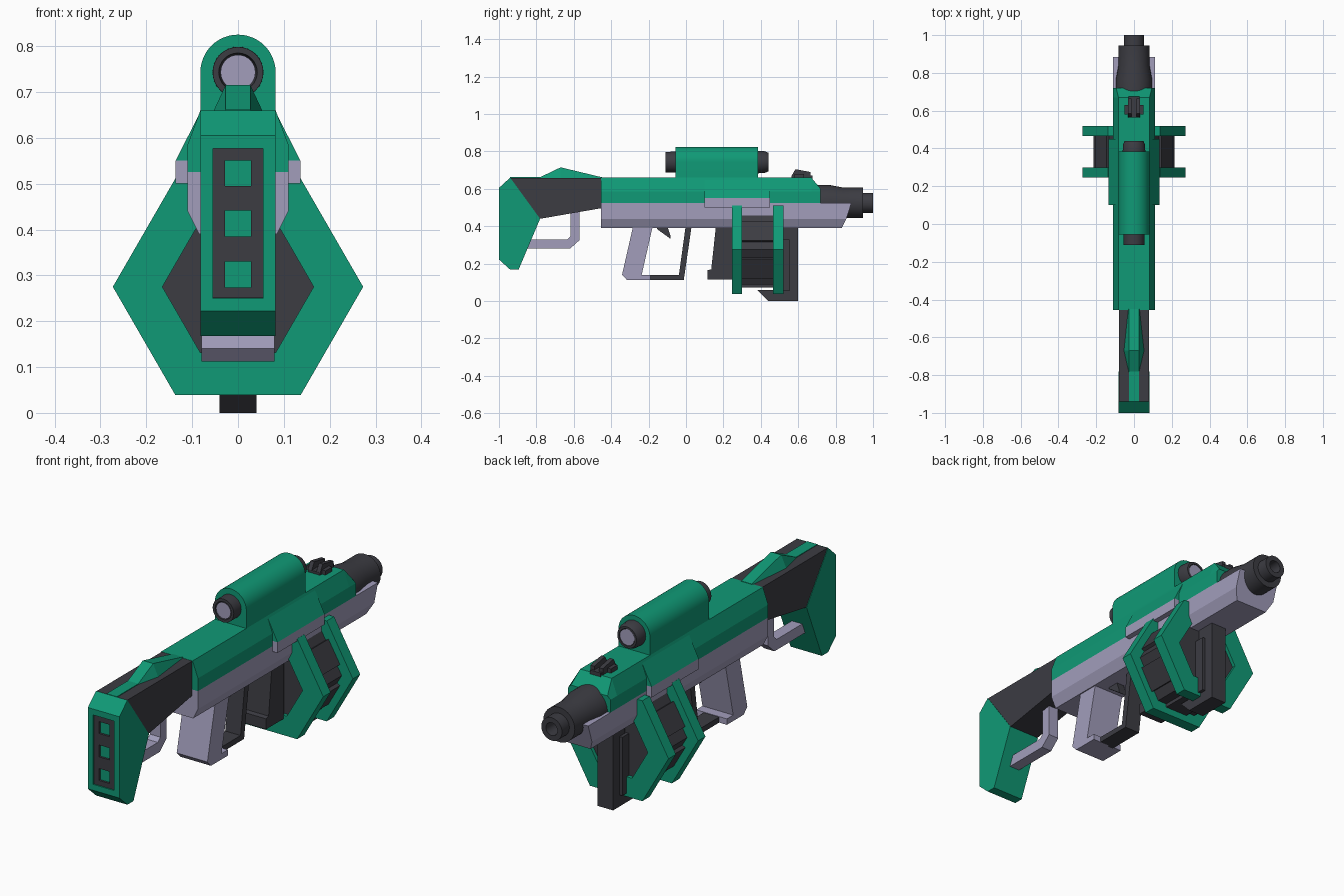
import bpy, bmesh
from math import cos, sin, pi

if "Cube" in bpy.data.objects:
    bpy.data.objects.remove(bpy.data.objects["Cube"])

def material(name, rgb):
    m = bpy.data.materials.new(name)
    m.diffuse_color = (*rgb, 1)
    m.use_nodes = True
    m.node_tree.nodes["Principled BSDF"].inputs["Base Color"].default_value = m.diffuse_color
    return m

GREEN = material("green", (0.005, 0.32, 0.18))
DARK = material("dark", (0.045, 0.045, 0.055))
PALE = material("pale", (0.36, 0.34, 0.50))

def finish(name, bm, mat, smooth=False):
    bmesh.ops.recalc_face_normals(bm, faces=bm.faces)
    me = bpy.data.meshes.new(name)
    bm.to_mesh(me)
    bm.free()
    ob = bpy.data.objects.new(name, me)
    bpy.context.collection.objects.link(ob)
    if mat:
        me.materials.append(mat)
    if smooth:
        bpy.ops.object.select_all(action='DESELECT')
        ob.select_set(True)
        bpy.context.view_layer.objects.active = ob
        bpy.ops.object.shade_smooth_by_angle(angle=0.6)
    return ob

def loft(name, rings, mat, smooth=False):
    """Skin a list of equal-length point rings and cap both ends."""
    bm = bmesh.new()
    vs = [[bm.verts.new(p) for p in r] for r in rings]
    n = len(vs[0])
    for a, b in zip(vs, vs[1:]):
        for i in range(n):
            bm.faces.new((a[i], a[(i + 1) % n], b[(i + 1) % n], b[i]))
    bm.faces.new(vs[0])
    bm.faces.new(vs[-1])
    return finish(name, bm, mat, smooth)

def side_profile(name, pts, half, mat):
    """Extrude a (y, z) outline across x."""
    return loft(name, [[(x, y, z) for y, z in pts] for x in (-half, half)], mat)

def section(pts, y):
    """Mirror the right half of an (x, z) section and place it at y."""
    return [(x, y, z) for x, z in pts] + [(-x, y, z) for x, z in reversed(pts)]

def box(name, x0, x1, y0, y1, z0, z1, mat):
    pts = [(x0, z0), (x1, z0), (x1, z1), (x0, z1)]
    return loft(name, [[(x, y, z) for x, z in pts] for y in (y0, y1)], mat)

def lathe(name, prof, zc, n, mat, closed=False):
    """Turn (y, radius) points round the y axis at height zc."""
    bm = bmesh.new()
    rings = [[bm.verts.new((r * cos(2 * pi * i / n), y, zc + r * sin(2 * pi * i / n)))
              for i in range(n)] for y, r in prof]
    pairs = list(zip(rings, rings[1:])) + ([(rings[-1], rings[0])] if closed else [])
    for a, b in pairs:
        for i in range(n):
            bm.faces.new((a[i], a[(i + 1) % n], b[(i + 1) % n], b[i]))
    if not closed:
        bm.faces.new(rings[0])
        bm.faces.new(rings[-1])
    return finish(name, bm, mat, n > 8)

def cut(ob, cutter):
    m = ob.modifiers.new("cut", 'BOOLEAN')
    m.operation, m.solver, m.object = 'DIFFERENCE', 'EXACT', cutter
    cutter.hide_render = True
    cutter.hide_viewport = True

# shoulder butt with recessed pad and three square pockets
butt = side_profile("butt", [(-1, .605), (-.94, .66), (-.78, .44), (-.895, .168),
                             (-.94, .168), (-1, .222)], .082, GREEN)
cut(butt, box("pad_recess_cutter", -.055, .055, -1.05, -.985, .25, .577, None))
pad = box("butt_pad", -.0545, .0545, -.995, -.975, .2505, .5765, DARK)
for i, z in enumerate((.302, .413, .523)):
    cut(pad, box(f"pad_pocket_cutter_{i}", -.028, .028, -1.05, -.98, z - .028, z + .028, None))

# stock, cheek rest and rear loop
side_profile("stock", [(-.94, .659), (-.45, .659), (-.45, .497), (-.78, .44)], .08, DARK)
box("stock_top_strip", -.027, .027, -.94, -.45, .65, .662, GREEN)
loft("cheek_rest", [[(-b, y, .655), (b, y, .655), (t, y, z), (-t, y, z)]
                    for y, b, t, z in ((-.785, .028, .027, .66), (-.67, .055, .027, .715),
                                       (-.45, .032, .027, .662))], GREEN)
side_profile("rear_loop", [(-.87, .28), (-.62, .28), (-.57, .325), (-.57, .49), (-.617, .49),
                           (-.617, .348), (-.635, .33), (-.87, .33)], .027, PALE)

# upper and lower receiver
upper = [(.082, .66), (.11, .585), (.11, .525)]
loft("upper_receiver", [section(upper, -.455), section(upper, .67),
                        section([(.095, .60), (.11, .585), (.11, .525)], .72)], GREEN)
lower = [(.11, .525), (.11, .44), (.085, .39)]
nose = [(x, {.525: .885, .44: .857, .39: .832}[z], z) for x, z in lower]
loft("lower_receiver", [section(lower, -.455),
                        nose + [(-x, y, z) for x, y, z in reversed(nose)]], PALE)

# side flares over the drum
flare = [(.081, .659), (.136, .55)]
loft("flare_upper", [section(flare, y) for y in (.1, .45)], GREEN)
flare = [(.136, .55), (.136, .50)]
loft("flare_lower", [section(flare, y) for y in (.1, .45)], PALE)

# barrel and front sight
lathe("barrel", [(.66, .095), (.77, .095), (.84, .082), (.945, .082), (.945, .054),
                 (1, .054), (1, .03), (.93, .03)], .525, 32, DARK)
box("sight_base", -.028, .028, .565, .675, .65, .672, DARK)
for s in (-1, 1):
    box(f"sight_foot_{s}", s * .039 - .011, s * .039 + .011, .58, .63, .65, .68, DARK)
    bm_pts = [(.565, .67), (.585, .705), (.665, .69), (.665, .66), (.565, .66)]
    loft(f"sight_post_{s}", [[(s * x, y, z) for y, z in bm_pts] for x in (.012, .032)], DARK)

# scope housing, tube and lenses
arc = [(.082 * cos(pi * i / 24), .743 + .082 * sin(pi * i / 24)) for i in range(25)]
arch = [(.082, .65)] + arc + [(-.082, .65)]
loft("scope_housing", [[(x, y, z) for x, z in arch] for y in (-.055, .385)], GREEN, True)
lathe("scope_tube", [(-.075, .037), (-.11, .042), (-.11, .055), (.385, .06), (.42, .058),
                     (.44, .05), (.44, .040), (.405, .037)], .743, 32, DARK)
for name, y0, d in (("rear_lens", -.108, 1), ("front_lens", .438, -1)):
    lathe(name, [(y0, .038), (y0 + d * .028, .02), (y0 + d * .032, .018),
                 (y0 + d * .04, .018), (y0 + d * .04, .038)], .743, 32, PALE)

# hexagonal drum with two ring plates and face slabs
for name, y in (("drum_plate_rear", .245), ("drum_plate_front", .465)):
    lathe(name, [(y, .273), (y + .055, .273), (y + .055, .165), (y, .165)],
          .275, 6, GREEN, True)
lathe("drum_core", [(.262, .165), (.295, .165), (.295, .215), (.47, .215),
                    (.47, .165), (.503, .165)], .275, 6, DARK)
for k in range(6):
    a = pi / 6 + k * pi / 3
    corners = [(r, t) for r, t in ((.17, -.06), (.203, -.06), (.203, .06), (.17, .06))]
    loft(f"drum_slab_{k}", [[(r * cos(a) - t * sin(a), y, .275 + r * sin(a) + t * cos(a))
                             for r, t in corners] for y in (.30, .465)], DARK)

# drum supports: rear block and front hook-shaped bracket
side_profile("drum_rear_block", [(.115, .115), (.25, .115), (.25, .40), (.16, .40), (.135, .17),
                                 (.115, .165)], .065, DARK)
side_profile("drum_bracket", [(.38, .06), (.44, 0), (.60, 0), (.60, .40), (.51, .40),
                              (.51, .06)], .04, DARK)
box("bracket_rib", -.055, .055, .50, .553, .055, .33, DARK)

# pistol grip, trigger and guard
side_profile("grip", [(-.283, .40), (-.342, .14), (-.315, .112), (-.19, .112), (-.19, .14),
                      (-.237, .14), (-.178, .40)], .08, PALE)
side_profile("trigger_guard", [(-.20, .112), (-.012, .112), (.03, .40), (-.002, .40),
                               (-.038, .138), (-.20, .138)], .04, DARK)
side_profile("trigger", [(-.155, .40), (-.155, .385), (-.083, .333), (-.083, .35), (-.10, .40)],
             .02, DARK)
